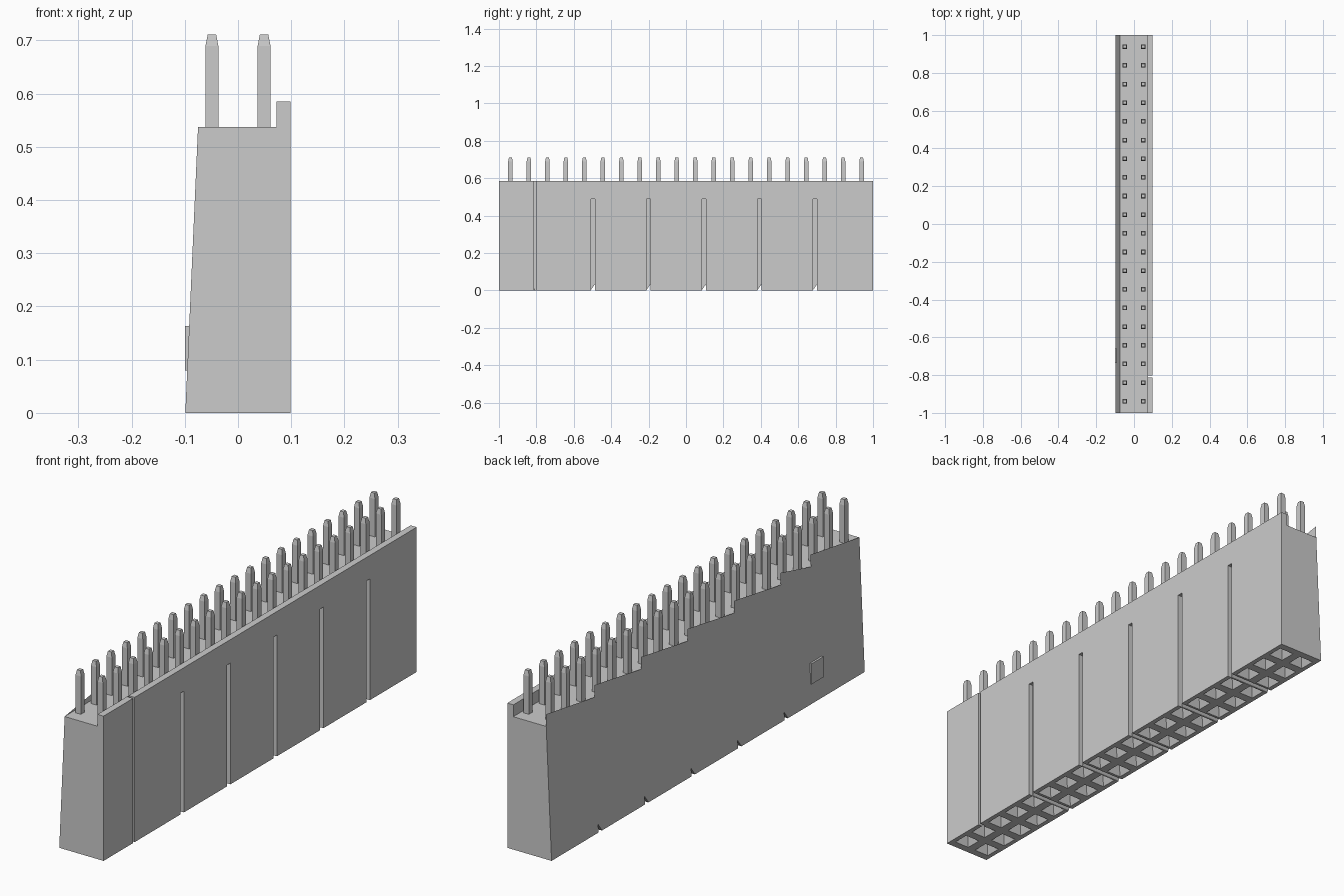
import bpy, bmesh
from mathutils import Vector

if "Cube" in bpy.data.objects:
    bpy.data.objects.remove(bpy.data.objects["Cube"])

PITCH = 0.0988
ROWS = [(i - 9.5) * PITCH for i in range(20)]
COLS = (-0.049, 0.049)
GROOVES = [-0.498 + 0.297 * i for i in range(5)]
FLOOR, TOP = 0.537, 0.585


def make(name, bm):
    bmesh.ops.recalc_face_normals(bm, faces=bm.faces)
    me = bpy.data.meshes.new(name)
    bm.to_mesh(me)
    bm.free()
    ob = bpy.data.objects.new(name, me)
    bpy.context.collection.objects.link(ob)
    return ob


def loft(bm, rings):
    """Closed solid through a list of point rings."""
    vs = [[bm.verts.new(p) for p in r] for r in rings]
    n = len(vs[0])
    for a, b in zip(vs, vs[1:]):
        for i in range(n):
            j = (i + 1) % n
            bm.faces.new((a[i], a[j], b[j], b[i]))
    bm.faces.new(vs[0][::-1])
    bm.faces.new(vs[-1])


def square(x, y, z, w):
    h = w / 2
    return [(x - h, y - h, z), (x + h, y - h, z), (x + h, y + h, z), (x - h, y + h, z)]


def box(bm, x0, x1, y0, y1, z0, z1):
    loft(bm, [[(x0, y0, z), (x1, y0, z), (x1, y1, z), (x0, y1, z)] for z in (z0, z1)])


def wall_x(z):
    return -0.099 + 0.026 * z / TOP


def cut(target, name, bm):
    cutter = make(name, bm)
    cutter.hide_render = True
    cutter.hide_viewport = True
    mod = target.modifiers.new(name, 'BOOLEAN')
    mod.operation = 'DIFFERENCE'
    mod.solver = 'EXACT'
    mod.object = cutter


# housing: one profile swept along y
bm = bmesh.new()
profile = [(-0.099, 0), (0.099, 0), (0.099, TOP), (0.072, TOP), (0.072, FLOOR), (wall_x(FLOOR), FLOOR)]
loft(bm, [[(x, y, z) for x, z in profile] for y in (-1, 1)])
housing = make("housing", bm)

# vertical grooves in the right wall, plus the narrow full-height slot
bm = bmesh.new()
for y in GROOVES:
    box(bm, 0.081, 0.12, y - 0.011, y + 0.011, -0.02, 0.49)
box(bm, 0.074, 0.12, -0.812, -0.801, -0.02, 0.62)
cut(housing, "groove_cutter", bm)

# slanted notches across the underside
bm = bmesh.new()
for y in GROOVES:
    tri = [(y - 0.011, -0.01), (y + 0.0105, -0.01), (y + 0.0105, 0.032), (y - 0.011, 0.002)]
    loft(bm, [[(x, a, z) for a, z in tri] for x in (-0.15, 0.15)])
cut(housing, "notch_cutter", bm)

# funnel sockets in the underside
bm = bmesh.new()
for x in COLS:
    for y in ROWS:
        loft(bm, [square(x, y, -0.01, 0.064), square(x, y, 0.0, 0.064),
                  square(x, y, 0.045, 0.024), square(x, y, 0.25, 0.024)])
cut(housing, "socket_cutter", bm)

# paper-thin sawtooth lip continuing the sloped left wall
bm = bmesh.new()
edges = [1.0] + GROOVES[::-1] + [-0.69, -1.0]
for y0, y1 in zip(edges, edges[1:]):
    pts = [(wall_x(FLOOR), y0, FLOOR), (wall_x(TOP), y0, TOP), (wall_x(FLOOR), y1, FLOOR)]
    bm.faces.new([bm.verts.new(p) for p in pts])
make("left_lip", bm)

# small raised marker low on the left wall
bm = bmesh.new()
box(bm, -0.1, -0.09, -0.735, -0.66, 0.08, 0.163)
make("marker_tab", bm)

# square pins with chamfered tips
bm = bmesh.new()
for x in COLS:
    for y in ROWS:
        loft(bm, [square(x, y, FLOOR - 0.01, 0.024), square(x, y, 0.69, 0.024),
                  square(x, y, 0.711, 0.016)])
make("pins", bm)
